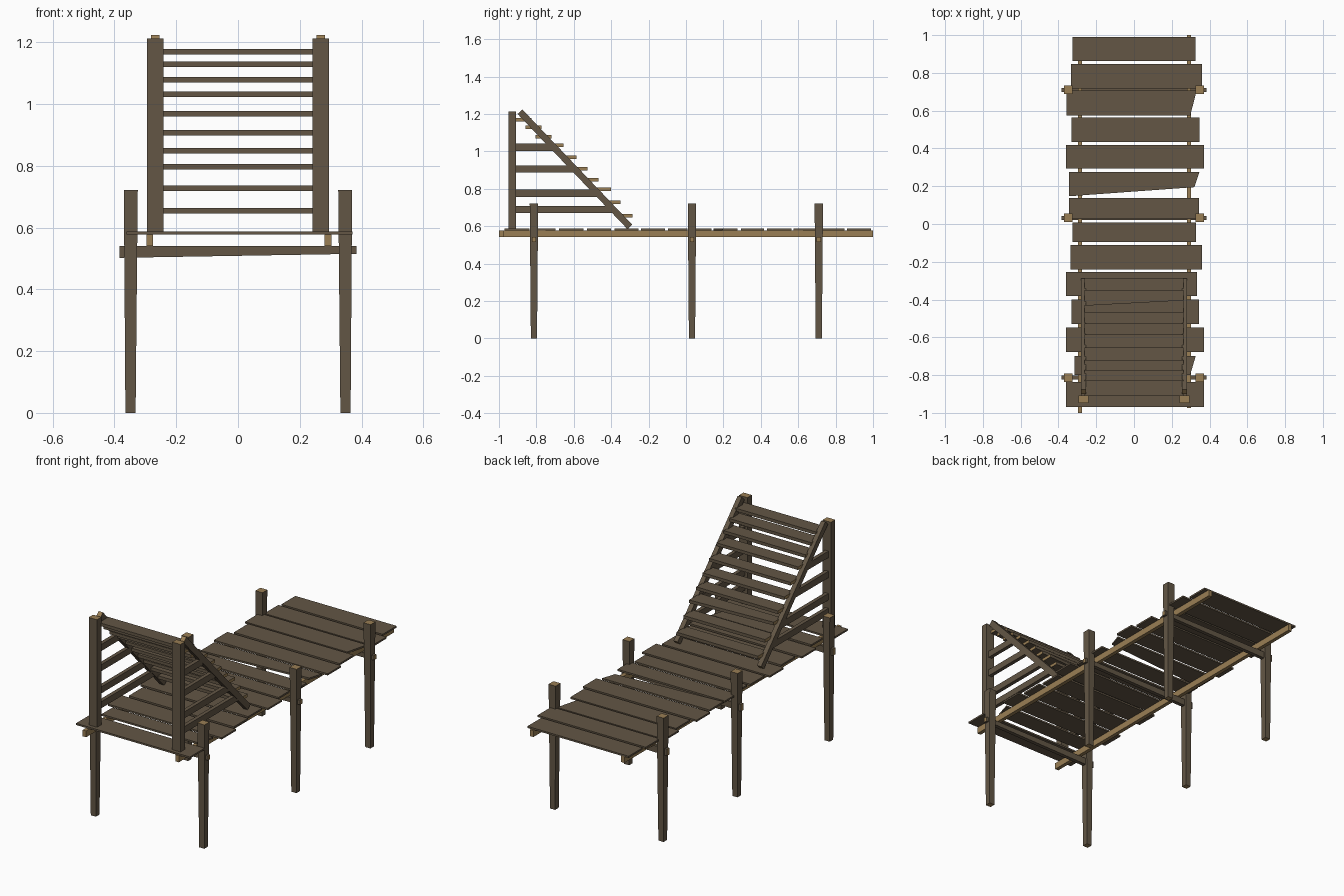
import bpy
from mathutils import Vector

if "Cube" in bpy.data.objects:
    bpy.data.objects.remove(bpy.data.objects["Cube"])


def material(name, rgb):
    m = bpy.data.materials.new(name)
    m.diffuse_color = (*rgb, 1)
    m.use_nodes = True
    m.node_tree.nodes["Principled BSDF"].inputs["Base Color"].default_value = m.diffuse_color
    return m


BROWN = material("weathered brown wood", (0.125, 0.094, 0.06))
TAN = material("tan cut wood", (0.32, 0.21, 0.09))


def loft(name, a, b, side=BROWN, end=TAN):
    """Four-sided bar between the end quads a and b, with coloured ends."""
    a, b = [Vector(p) for p in a], [Vector(p) for p in b]
    ca, cb = sum(a, Vector()) / 4, sum(b, Vector()) / 4
    if (a[1] - a[0]).cross(a[2] - a[1]).dot(cb - ca) < 0:
        a, b = a[::-1], b[::-1]
    faces = [(3, 2, 1, 0), (4, 5, 6, 7)]
    faces += [(i, (i + 1) % 4, (i + 1) % 4 + 4, i + 4) for i in range(4)]
    me = bpy.data.meshes.new(name)
    me.from_pydata(a + b, [], faces)
    me.materials.append(side)
    me.materials.append(end)
    for i, p in enumerate(me.polygons):
        p.material_index = 1 if i < 2 else 0
    ob = bpy.data.objects.new(name, me)
    bpy.context.collection.objects.link(ob)
    return ob


def rect_x(x, y0, y1, z0, z1):
    return [(x, y0, z0), (x, y1, z0), (x, y1, z1), (x, y0, z1)]


def rect_y(y, x0, x1, z0, z1):
    return [(x0, y, z0), (x1, y, z0), (x1, y, z1), (x0, y, z1)]


def rect_z(z, x, y, w, d):
    return [(x - w, y - d, z), (x + w, y - d, z), (x + w, y + d, z), (x - w, y + d, z)]


# tapered legs and the cross beams that pass through them
for y in (-0.813, 0.032, 0.71):
    for s in (-1, 1):
        loft("leg", rect_z(0, s * 0.348, y, 0.0165, 0.0165),
             rect_z(0.722, s * 0.347, y, 0.0225, 0.0225))
    loft("cross_beam", rect_x(-0.383, y - 0.011, y + 0.011, 0.502, 0.541),
         rect_x(0.383, y - 0.011, y + 0.011, 0.515, 0.541))

# long stringers under the deck
loft("left_stringer", rect_y(-1.0, -0.297, -0.275, 0.541, 0.578),
     rect_y(0.99, -0.297, -0.275, 0.541, 0.578), TAN)
loft("right_stringer", rect_y(-0.975, 0.28, 0.303, 0.541, 0.578),
     rect_y(1.0, 0.28, 0.303, 0.541, 0.578), TAN)

# deck planks: far y, near y, left x, right x, (near right x, near right y)
planks = [
    (0.99, 0.862, -0.325, 0.325), (0.847, 0.718, -0.334, 0.36),
    (0.708, 0.575, -0.357, 0.332, 0.298, 0.575), (0.564, 0.434, -0.33, 0.348),
    (0.418, 0.294, -0.361, 0.37), (0.275, 0.147, -0.343, 0.346, 0.32, 0.195),
    (0.137, 0.026, -0.345, 0.344), (0.007, -0.096, -0.326, 0.327),
    (-0.111, -0.24, -0.335, 0.36), (-0.254, -0.382, -0.36, 0.333),
    (-0.4, -0.53, -0.33, 0.344), (-0.547, -0.678, -0.361, 0.37),
    (-0.698, -0.8, -0.316, 0.327, 0.297, -0.8), (-0.836, -0.97, -0.361, 0.37),
]
for far, near, xl, xr, *cut in planks:
    cx, cy = cut or (xr, near)
    outline = [(xl, near), (cx, cy), (xr, far), (xl, far)]
    loft("deck_plank", [(x, y, 0.578) for x, y in outline],
         [(x, y, 0.588) for x, y in outline], BROWN, BROWN)

# backrest frame: upright posts, sloping rails, horizontal braces
rail_low, rail_high = Vector((0, -0.30, 0.596)), Vector((0, -0.888, 1.212))
along = (rail_high - rail_low).normalized()
across = Vector((0, along.z, -along.y)) * 0.0175


def rail_y(z):
    t = (z - rail_low.z) / (rail_high.z - rail_low.z)
    return rail_low.y + t * (rail_high.y - rail_low.y)


def rail_end(p, x):
    w = Vector((0.0135, 0, 0))
    c = p + Vector((x, 0, 0))
    return [c - w - across, c + w - across, c + w + across, c - w + across]


for s in (-1, 1):
    x = s * 0.268
    loft("backrest_post", rect_z(0.578, x, -0.928, 0.0265, 0.02),
         rect_z(1.212, x, -0.928, 0.0265, 0.02))
    loft("backrest_rail", rail_end(rail_low, x), rail_end(rail_high, x))
    for z in (0.69, 0.776, 0.905, 1.022):
        loft("backrest_brace", rect_y(-0.915, x - 0.011, x + 0.011, z - 0.019, z + 0.019),
             rect_y(rail_y(z), x - 0.011, x + 0.011, z - 0.019, z + 0.019))

# backrest slats: height and front edge
slats = [(1.169, -0.825), (1.128, -0.773), (1.078, -0.72), (1.032, -0.655),
         (0.969, -0.585), (0.907, -0.527), (0.848, -0.468), (0.797, -0.416),
         (0.727, -0.35), (0.655, -0.286)]
for z, y in slats:
    skew = 0.014 if z == 0.797 else 0
    loft("backrest_slat", rect_x(-0.262, y - 0.085, y - skew, z - 0.009, z + 0.009),
         rect_x(0.262, y - 0.085, y + skew, z - 0.009, z + 0.009))
